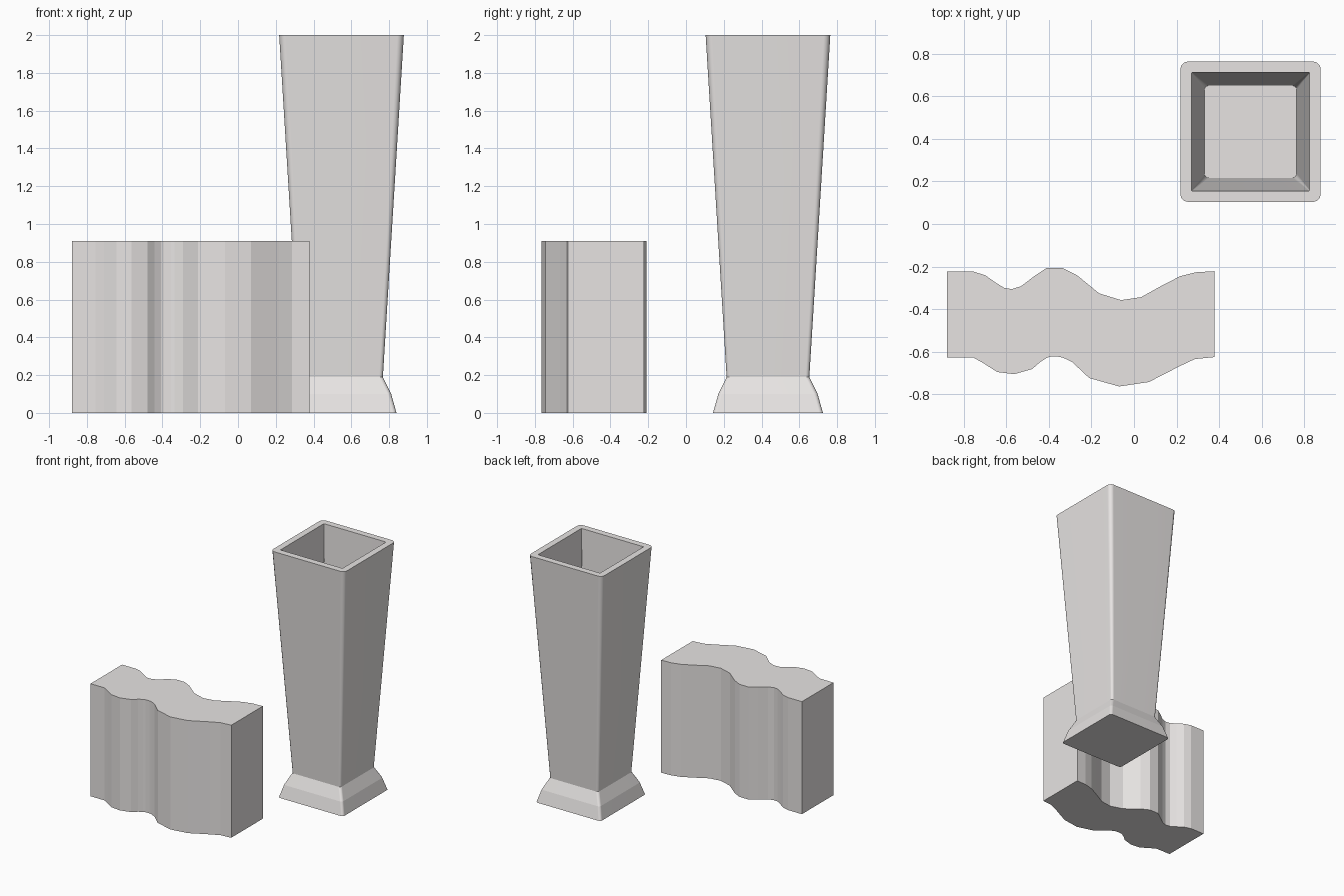
import bpy, bmesh
from math import sin, cos, pi

if "Cube" in bpy.data.objects:
    bpy.data.objects.remove(bpy.data.objects["Cube"])

# Pale warm grey used on every part
pale = bpy.data.materials.new("pale_stone")
pale.diffuse_color = (0.80, 0.775, 0.765, 1)
pale.use_nodes = True
pale.node_tree.nodes["Principled BSDF"].inputs["Base Color"].default_value = pale.diffuse_color

def finish(bm, name, angle=None):
    bmesh.ops.recalc_face_normals(bm, faces=bm.faces[:])
    me = bpy.data.meshes.new(name)
    bm.to_mesh(me)
    bm.free()
    me.materials.append(pale)
    ob = bpy.data.objects.new(name, me)
    bpy.context.collection.objects.link(ob)
    if angle:
        bpy.ops.object.select_all(action='DESELECT')
        ob.select_set(True)
        bpy.context.view_layer.objects.active = ob
        bpy.ops.object.shade_smooth_by_angle(angle=angle)
        # keep the large walls flat, blending only at the rounded corners
        mod = ob.modifiers.new("flat_walls", 'WEIGHTED_NORMAL')
        mod.keep_sharp = True
    return ob

def rounded_square(bm, cx, cy, z, half, radius, seg=3):
    ring = []
    for i, (sx, sy) in enumerate([(1, 1), (-1, 1), (-1, -1), (1, -1)]):
        for k in range(seg + 1):
            a = (i + k / seg) * pi / 2
            ring.append(bm.verts.new((cx + sx * (half - radius) + radius * cos(a),
                                      cy + sy * (half - radius) + radius * sin(a), z)))
    return ring

def loft(name, rings, cap_start, cap_end):
    bm = bmesh.new()
    loops = [rounded_square(bm, 0.548, 0.434, *r) for r in rings]
    for a, b in zip(loops, loops[1:]):
        n = len(a)
        for i in range(n):
            j = (i + 1) % n
            bm.faces.new((a[i], a[j], b[j], b[i]))
    if cap_start:
        bm.faces.new(loops[0])
    if cap_end:
        bm.faces.new(loops[-1])
    # crisp creases between the horizontal bands
    for e in bm.edges:
        if abs(e.verts[0].co.z - e.verts[1].co.z) < 1e-4:
            e.smooth = False
    return finish(bm, name, 0.6)

# Flared foot: (z, half width, corner radius)
loft("vase_foot", [(0, 0.291, 0.02), (0.10, 0.263, 0.02), (0.19, 0.219, 0.02)], True, True)

# Tapered hollow body: outside up, over the rim, inside down to the floor
loft("vase_body", [(0.19, 0.219, 0.02), (2.0, 0.330, 0.035),
                   (2.0, 0.278, 0.004), (0.192, 0.217, 0.02)], False, True)

# Wavy block: back and front outlines in plan
back = [(-.88, -.218), (-.755, -.218), (-.70, -.235), (-.653, -.268), (-.61, -.295),
        (-.573, -.30), (-.53, -.286), (-.47, -.24), (-.413, -.202), (-.333, -.202),
        (-.268, -.235), (-.164, -.32), (-.061, -.352), (.033, -.338), (.127, -.286),
        (.216, -.24), (.291, -.221), (.378, -.216)]
front = [(-.88, -.622), (-.755, -.622), (-.709, -.648), (-.643, -.69), (-.563, -.70),
         (-.479, -.676), (-.441, -.643), (-.408, -.622), (-.392, -.618), (-.355, -.618),
         (-.335, -.622), (-.291, -.643), (-.211, -.718), (-.07, -.758), (.07, -.737),
         (.216, -.662), (.286, -.629), (.378, -.62)]
bm = bmesh.new()
base = bm.faces.new([bm.verts.new((x, y - 0.006, 0)) for x, y in front + back[::-1]])
ext = bmesh.ops.extrude_face_region(bm, geom=[base], use_keep_orig=True)
top = [v for v in ext["geom"] if isinstance(v, bmesh.types.BMVert)]
bmesh.ops.translate(bm, verts=top, vec=(0, 0, 0.91))
finish(bm, "wavy_block")
